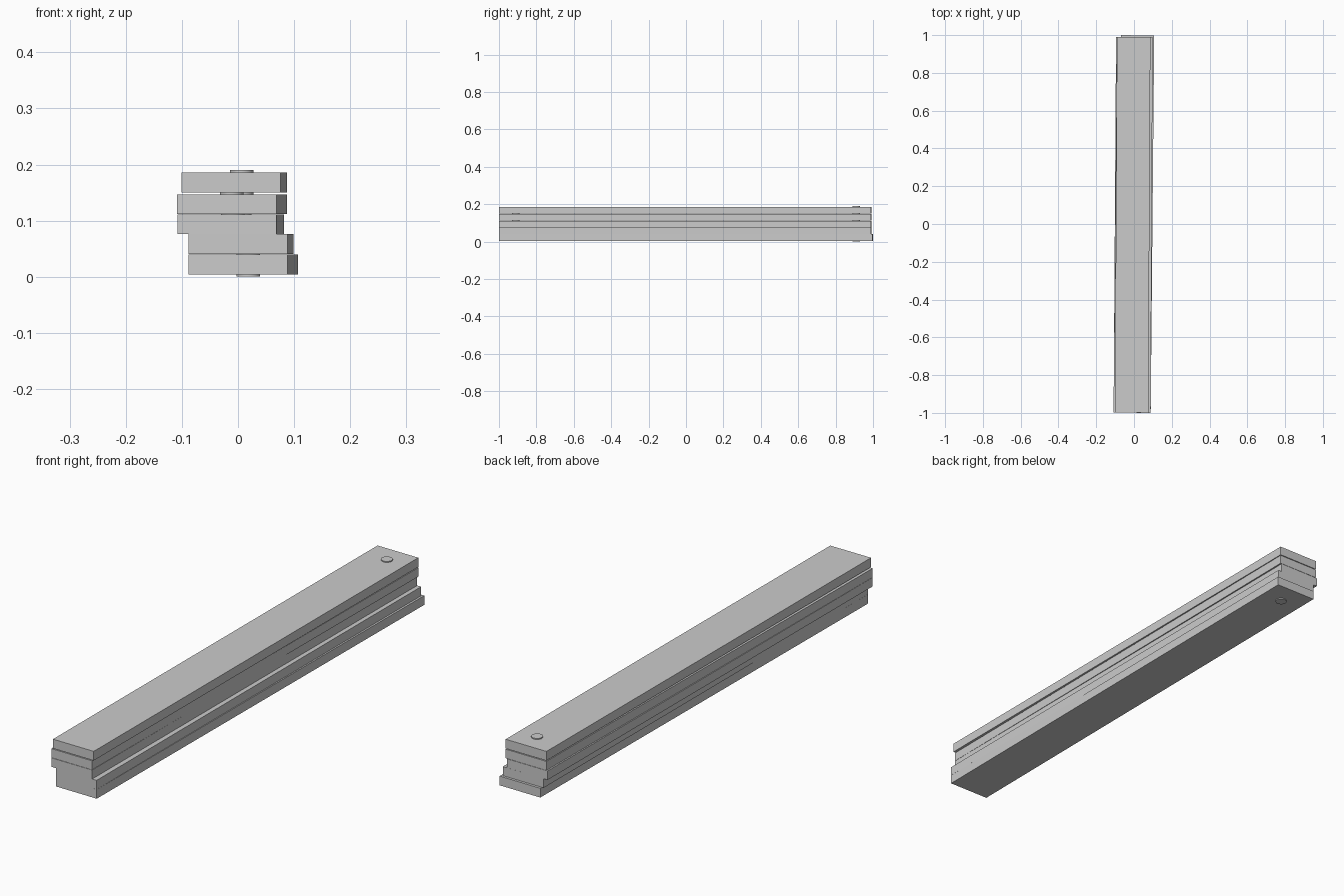
import bpy, math

if "Cube" in bpy.data.objects:
    bpy.data.objects.remove(bpy.data.objects["Cube"])

grey = bpy.data.materials.new("plain grey")
grey.diffuse_color = (0.6, 0.6, 0.6, 1)
grey.use_nodes = True
grey.node_tree.nodes["Principled BSDF"].inputs["Base Color"].default_value = grey.diffuse_color

WIDTH = 0.177
PIN_Y = 0.91


def finish(obj, name):
    obj.name = name
    obj.data.materials.append(grey)


def slat(name, x_front, x_back, y0, y1, z0, z1):
    """Flat slat, slightly swivelled so its centreline runs x_front -> x_back."""
    bpy.ops.mesh.primitive_cube_add(size=1)
    obj = bpy.context.object
    obj.scale = (WIDTH, y1 - y0, z1 - z0)
    obj.location = ((x_front + x_back) / 2, (y0 + y1) / 2, (z0 + z1) / 2)
    obj.rotation_euler.z = -math.atan2(x_back - x_front, y1 - y0)
    finish(obj, name)


def pin(name, x, y, z0, z1):
    """Round hinge pin passing through neighbouring slats."""
    bpy.ops.mesh.primitive_cylinder_add(
        vertices=32, radius=0.021, depth=z1 - z0, location=(x, y, (z0 + z1) / 2))
    bpy.ops.object.shade_smooth_by_angle()
    finish(bpy.context.object, name)


# Stack of folded slats, bottom to top
slats = [
    (0.000, 0.0185, -0.998, 0.999, 0.004, 0.040),
    (0.000, 0.0105, -0.999, 0.990, 0.0405, 0.076),
    (-0.0195, -0.0065, -0.999, 0.990, 0.076, 0.111),
    (-0.0200, -0.0015, -0.999, 0.990, 0.112, 0.147),
    (-0.0125, -0.0015, -0.999, 0.990, 0.150, 0.186),
]
for i, s in enumerate(slats):
    slat(f"slat_{i + 1}", *s)

# Hinge pins, alternating between the two ends
pin("bottom_pin", 0.0185, PIN_Y, 0.000, 0.042)
pin("lower_front_pin", -0.009, -PIN_Y, 0.045, 0.1115)
pin("middle_back_pin", 0.003, PIN_Y, 0.080, 0.145)
pin("upper_front_pin", -0.011, -PIN_Y, 0.115, 0.183)
pin("top_pin", 0.0065, PIN_Y, 0.140, 0.190)
